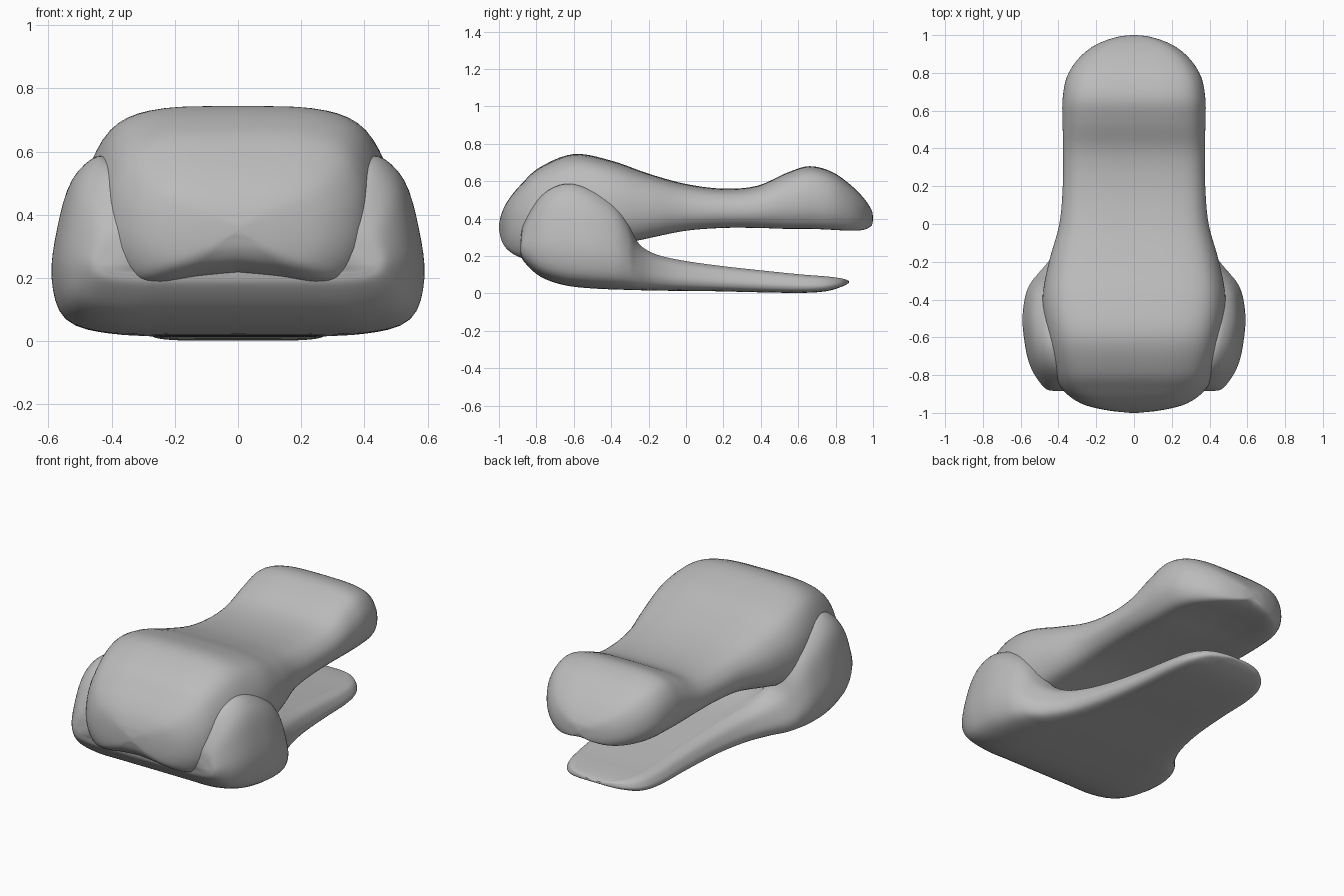
import bpy
import bmesh
from mathutils import Vector

cube = bpy.data.objects.get("Cube")
if cube:
    bpy.data.objects.remove(cube)

grey = bpy.data.materials.new("soft grey")
grey.use_nodes = True
grey.diffuse_color = (0.5, 0.5, 0.5, 1)
grey.node_tree.nodes["Principled BSDF"].inputs["Base Color"].default_value = (0.5, 0.5, 0.5, 1)


def smooth_path(points, steps):
    """Catmull-Rom curve through the points."""
    pts = [Vector(p) for p in points]
    pts = [2 * pts[0] - pts[1]] + pts + [2 * pts[-1] - pts[-2]]
    path = []
    for a, b, c, d in zip(pts, pts[1:], pts[2:], pts[3:]):
        for i in range(steps):
            t = i / steps
            path.append(0.5 * (2 * b + (c - a) * t + (2 * a - 5 * b + 4 * c - d) * t**2
                               + (3 * b - a - 3 * c + d) * t**3))
    return path + [pts[-2]]


def loft(name, stations, section):
    """Skin mirrored cross-sections along y."""
    bm = bmesh.new()
    rings = []
    for st in smooth_path(stations, 5):
        half = smooth_path(section(st), 4)
        outline = half + [Vector((-p.x, p.y)) for p in reversed(half[1:-1])]
        rings.append([bm.verts.new((p.x, st[0], p.y)) for p in outline])
    n = len(rings[0])
    for r, s in zip(rings, rings[1:]):
        for i in range(n):
            j = (i + 1) % n
            bm.faces.new((r[i], r[j], s[j], s[i]))
    # close both tips with a fan
    for ring in (rings[0], rings[-1]):
        tip = bm.verts.new(sum((v.co for v in ring), Vector()) / n)
        for i in range(n):
            bm.faces.new((ring[i], ring[(i + 1) % n], tip))
    bmesh.ops.recalc_face_normals(bm, faces=bm.faces[:])
    mesh = bpy.data.meshes.new(name)
    bm.to_mesh(mesh)
    bm.free()
    mesh.materials.append(grey)
    mesh.shade_smooth()
    obj = bpy.data.objects.new(name, mesh)
    bpy.context.collection.objects.link(obj)
    return obj


# Upper arm: rounded block with an arched underside
def arm_section(st):
    _, w, zb, zt = st
    h = zt - zb
    shape = [(0, .07), (.35, .04), (.65, 0), (.85, .04), (.97, .22), (1, .45),
             (.95, .7), (.8, .9), (.5, .985), (0, 1)]
    return [(x * w, zb + z * h) for x, z in shape]


# y, half width, bottom, top
loft("upper_arm", [
    (-1, .02, .34, .37), (-.985, .15, .28, .43), (-.95, .28, .23, .50),
    (-.88, .375, .19, .585), (-.78, .425, .18, .675), (-.6, .465, .2, .745),
    (-.4, .485, .25, .71), (-.2, .45, .295, .64), (0, .395, .335, .585),
    (.2, .377, .35, .56), (.38, .375, .35, .575), (.54, .378, .345, .645),
    (.66, .378, .345, .68), (.78, .355, .34, .65), (.88, .29, .335, .58),
    (.95, .2, .34, .51), (.99, .09, .36, .45), (1, .01, .39, .41)], arm_section)


# Base: cheeks rise beside a low floor, then flatten into a tongue
def base_section(st):
    _, w, zb, zt, zf = st
    h, rise = zt - zb, zt - zf
    outer = [(0, 0), (.4, 0), (.7, .005), (.93, .09), (1, .33), (.97, .62), (.9, .87), (.77, 1)]
    inner = [(.68, .9), (.62, .5), (.54, .1), (.35, 0), (0, 0)]
    return ([(x * w, zb + z * h) for x, z in outer]
            + [(x * w, zf + z * rise) for x, z in inner])


# y, half width, bottom, cheek top, floor
loft("base_with_tongue", [
    (-.885, .42, .215, .28, .24), (-.87, .47, .175, .37, .235), (-.8, .525, .105, .49, .23),
    (-.72, .56, .065, .56, .23), (-.62, .58, .04, .585, .23), (-.5, .59, .028, .55, .23),
    (-.38, .575, .022, .48, .23), (-.31, .545, .02, .39, .225), (-.26, .505, .018, .275, .22),
    (-.18, .44, .016, .215, .2), (-.05, .375, .014, .18, .175), (.15, .325, .012, .15, .15),
    (.4, .295, .006, .122, .122), (.62, .28, .003, .1, .1), (.75, .25, .012, .09, .09),
    (.83, .18, .035, .08, .08), (.865, .08, .052, .07, .07), (.872, .01, .06, .064, .064)],
    base_section)
